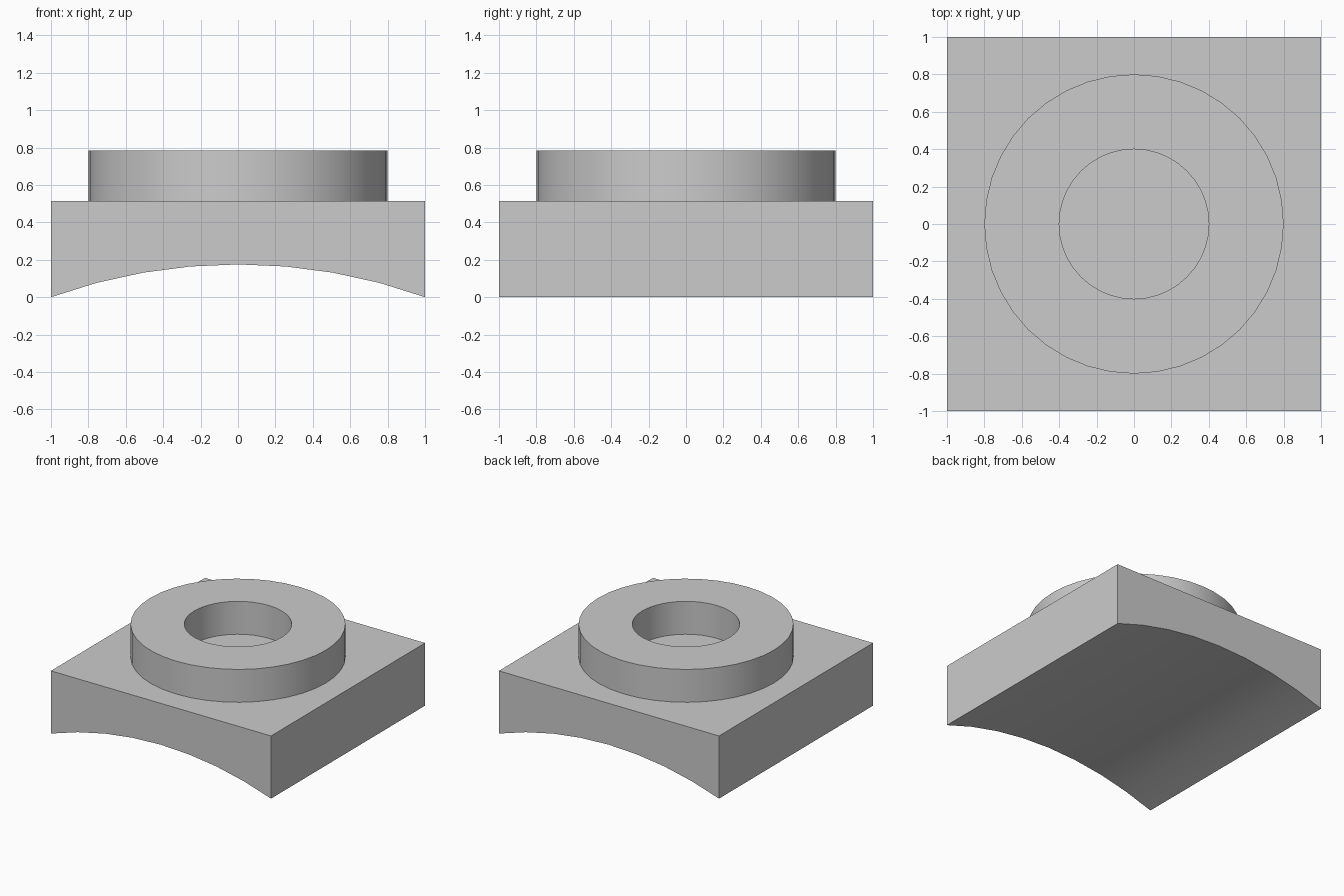
import bpy
from math import sin, cos, sqrt, asin, pi

if "Cube" in bpy.data.objects:
    bpy.data.objects.remove(bpy.data.objects["Cube"])

TOP, RING_TOP, SAG = 0.515, 0.785, 0.175


def make(name, verts, faces):
    mesh = bpy.data.meshes.new(name)
    mesh.from_pydata(verts, [], faces)
    obj = bpy.data.objects.new(name, mesh)
    bpy.context.collection.objects.link(obj)
    bpy.ops.object.select_all(action='DESELECT')
    obj.select_set(True)
    bpy.context.view_layer.objects.active = obj
    bpy.ops.object.shade_smooth_by_angle(angle=pi / 6)
    return obj


# Square block with an arched underside: front profile extruded along y
R = (1 + SAG * SAG) / (2 * SAG)
half = asin(1 / R)
angles = [half * (i / 4 - 1) for i in range(9)]
profile = [(R * sin(a), R * cos(a) - (R - SAG)) for a in angles]
profile += [(1, TOP), (-1, TOP)]
n = len(profile)
verts = [(x, y, z) for y in (-1, 1) for x, z in profile]
faces = [tuple(range(n)), tuple(reversed(range(n, 2 * n)))]
faces += [((i + 1) % n, i, n + i, n + (i + 1) % n) for i in range(n)]
make("arched_base", verts, faces)

# Raised ring: rectangular cross-section swept around z
SIDES = 40
section = [(0.4, TOP), (0.8, TOP), (0.8, RING_TOP), (0.4, RING_TOP)]
verts = [(r * cos(2 * pi * i / SIDES), r * sin(2 * pi * i / SIDES), z)
         for i in range(SIDES) for r, z in section]
faces = []
for i in range(SIDES):
    a, b = 4 * i, 4 * ((i + 1) % SIDES)
    # the bottom side (k = 0) rests on the block, so it stays open
    faces += [(a + k, b + k, b + (k + 1) % 4, a + (k + 1) % 4) for k in (1, 2, 3)]
make("raised_ring", verts, faces)
